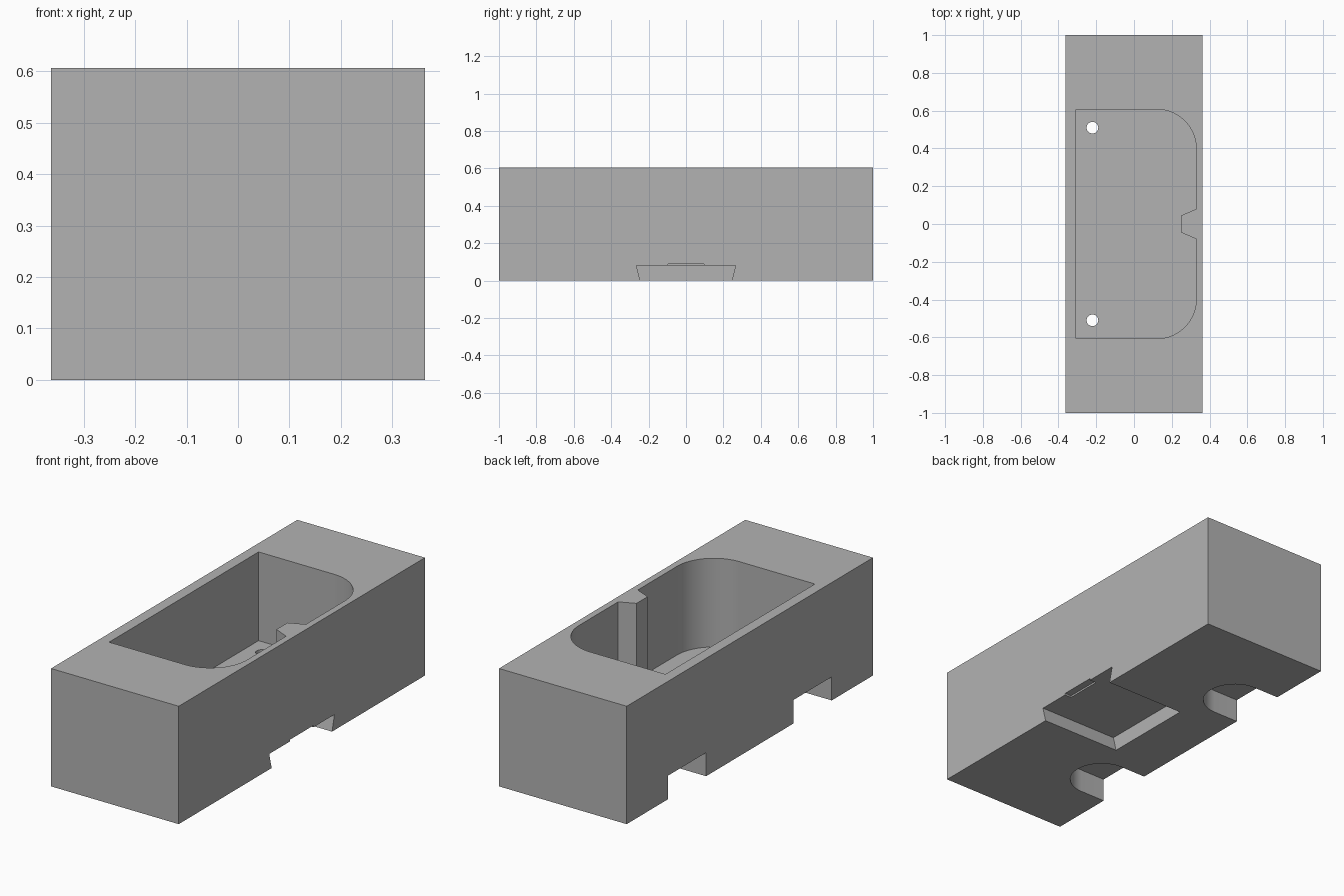
import bpy, bmesh
from math import cos, sin, pi, radians
from mathutils import Vector

cube = bpy.data.objects.get("Cube")
if cube:
    bpy.data.objects.remove(cube, do_unlink=True)

HALF_X, HALF_Y, HEIGHT = 0.363, 1.0, 0.606
OVER = 0.05  # how far cutters reach past the block


def prism(name, profile, axis, start, end):
    """Extrude a 2D profile: (x, y) along z, or (y, z) along x."""
    bm = bmesh.new()
    place = (lambda a, b: (a, b, start)) if axis == "z" else (lambda a, b: (start, a, b))
    direction = Vector((0, 0, 1)) if axis == "z" else Vector((1, 0, 0))
    face = bm.faces.new([bm.verts.new(place(a, b)) for a, b in profile])
    extruded = bmesh.ops.extrude_face_region(bm, geom=[face])["geom"]
    verts = [g for g in extruded if isinstance(g, bmesh.types.BMVert)]
    bmesh.ops.translate(bm, verts=verts, vec=direction * (end - start))
    bmesh.ops.recalc_face_normals(bm, faces=bm.faces)
    mesh = bpy.data.meshes.new(name)
    bm.to_mesh(mesh)
    bm.free()
    obj = bpy.data.objects.new(name, mesh)
    bpy.context.scene.collection.objects.link(obj)
    return obj


def arc(cx, cy, radius, first, last, steps):
    angles = [radians(first + (last - first) * i / steps) for i in range(steps + 1)]
    return [(cx + radius * cos(a), cy + radius * sin(a)) for a in angles]


def rect(a0, b0, a1, b1):
    return [(a0, b0), (a1, b0), (a1, b1), (a0, b1)]


# Main block
body = prism("body", rect(-HALF_X, -HALF_Y, HALF_X, HALF_Y), "z", 0, HEIGHT)
cutters = []

# Deep pocket: two rounded corners and a tapered rib on the +x wall
back, wall, end, radius = -0.308, 0.33, 0.607, 0.21
lower = [(back, -end)] + arc(wall - radius, -end + radius, radius, -90, 0, 20)
lower += [(wall, -0.08), (0.25, -0.045)]
upper = [(x, -y) for x, y in reversed(lower)]
cutters.append(prism("pocket_cutter", lower + upper, "z", 0.15, HEIGHT + OVER))

# Round-ended slots under the block, each with a drain hole into the pocket
for side in (-1, 1):
    cy, r = 0.51 * side, 0.155
    outline = arc(-0.22, cy, r, -90, 90, 28)
    outline += [(-HALF_X - OVER, cy + r), (-HALF_X - OVER, cy - r)]
    cutters.append(prism("slot_cutter", outline, "z", -OVER, 0.121))
    cutters.append(prism("hole_cutter", arc(-0.22, cy, 0.031, 0, 345, 23), "z", 0.1, 0.2))

# Dovetail channel, extended below the base along its slope
slope = 0.02 / 0.08
low = 0.245 - OVER * slope
dovetail = [(-low, -OVER), (low, -OVER), (0.265, 0.08), (-0.265, 0.08)]
cutters.append(prism("dovetail_cutter", dovetail, "x", -0.09, HALF_X + OVER))

# Shallow catch recess above the channel mouth
cutters.append(prism("catch_cutter", rect(-0.095, 0.06, 0.095, 0.089), "x",
                     0.325, HALF_X + OVER))

# Cut everything out of the block
bpy.ops.object.select_all(action="DESELECT")
bpy.context.view_layer.objects.active = body
body.select_set(True)
for cutter in cutters:
    cutter.hide_render = True
    mod = body.modifiers.new(cutter.name, "BOOLEAN")
    mod.operation, mod.solver, mod.object = "DIFFERENCE", "EXACT", cutter
    bpy.ops.object.modifier_apply(modifier=mod.name)
for cutter in cutters:
    bpy.data.objects.remove(cutter, do_unlink=True)

# Single grey finish
grey = bpy.data.materials.new("grey")
grey.use_nodes = True
colour = (0.45, 0.45, 0.45, 1)
grey.diffuse_color = colour
grey.node_tree.nodes["Principled BSDF"].inputs["Base Color"].default_value = colour
body.data.materials.clear()
body.data.materials.append(grey)
for poly in body.data.polygons:
    poly.material_index = 0

bpy.ops.object.shade_smooth_by_angle(angle=radians(30))
